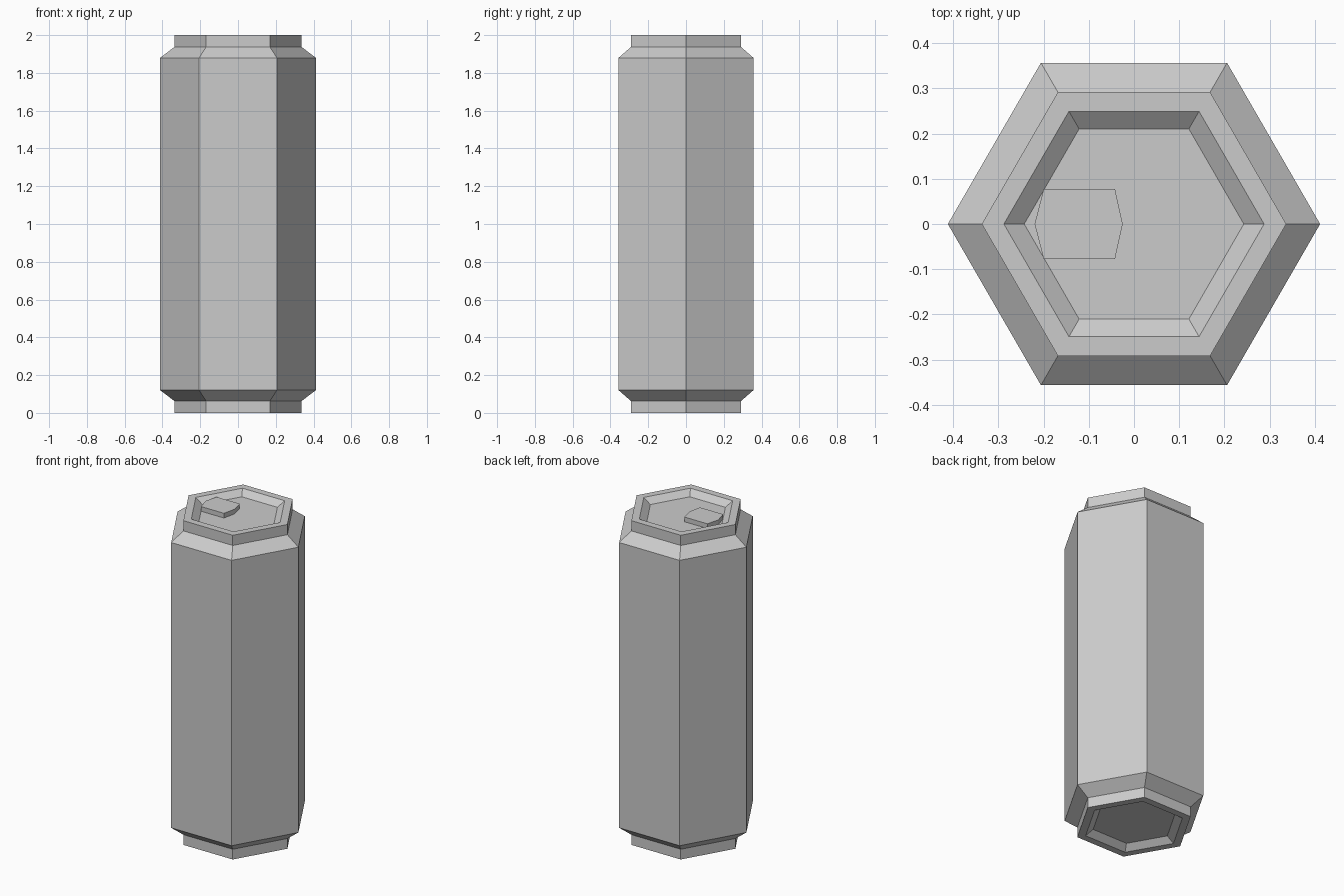
import bpy, bmesh
from math import cos, sin, pi

if "Cube" in bpy.data.objects:
    bpy.data.objects.remove(bpy.data.objects["Cube"])

SIDES = 6


def finish(bm, name):
    bmesh.ops.recalc_face_normals(bm, faces=bm.faces)
    mesh = bpy.data.meshes.new(name)
    bm.to_mesh(mesh)
    bm.free()
    obj = bpy.data.objects.new(name, mesh)
    bpy.context.collection.objects.link(obj)
    return obj


def loft(name, rings):
    """Join equal-length rings of points and cap both ends."""
    bm = bmesh.new()
    loops = [[bm.verts.new(p) for p in ring] for ring in rings]
    for a, b in zip(loops, loops[1:]):
        n = len(a)
        for i in range(n):
            j = (i + 1) % n
            bm.faces.new((a[i], a[j], b[j], b[i]))
    bm.faces.new(loops[0][::-1])
    bm.faces.new(loops[-1])
    return finish(bm, name)


def hex_ring(r, z):
    return [(r * cos(2 * pi * i / SIDES), r * sin(2 * pi * i / SIDES), z)
            for i in range(SIDES)]


# Can body: recessed base, neck, shoulder, wall, and the same at the top
half = [(0.243, 0.032), (0.288, 0.0), (0.337, 0.0), (0.337, 0.063), (0.412, 0.12)]
profile = half + [(r, 2.0 - z) for r, z in reversed(half)]
loft("can_body", [hex_ring(r, z) for r, z in profile])

# Pull tab resting on the recessed lid
tab = [(-0.22, 0), (-0.20, -0.077), (-0.042, -0.077),
       (-0.025, 0), (-0.042, 0.077), (-0.20, 0.077)]
loft("pull_tab", [[(x, y, z) for x, y in tab] for z in (1.967, 1.997)])
